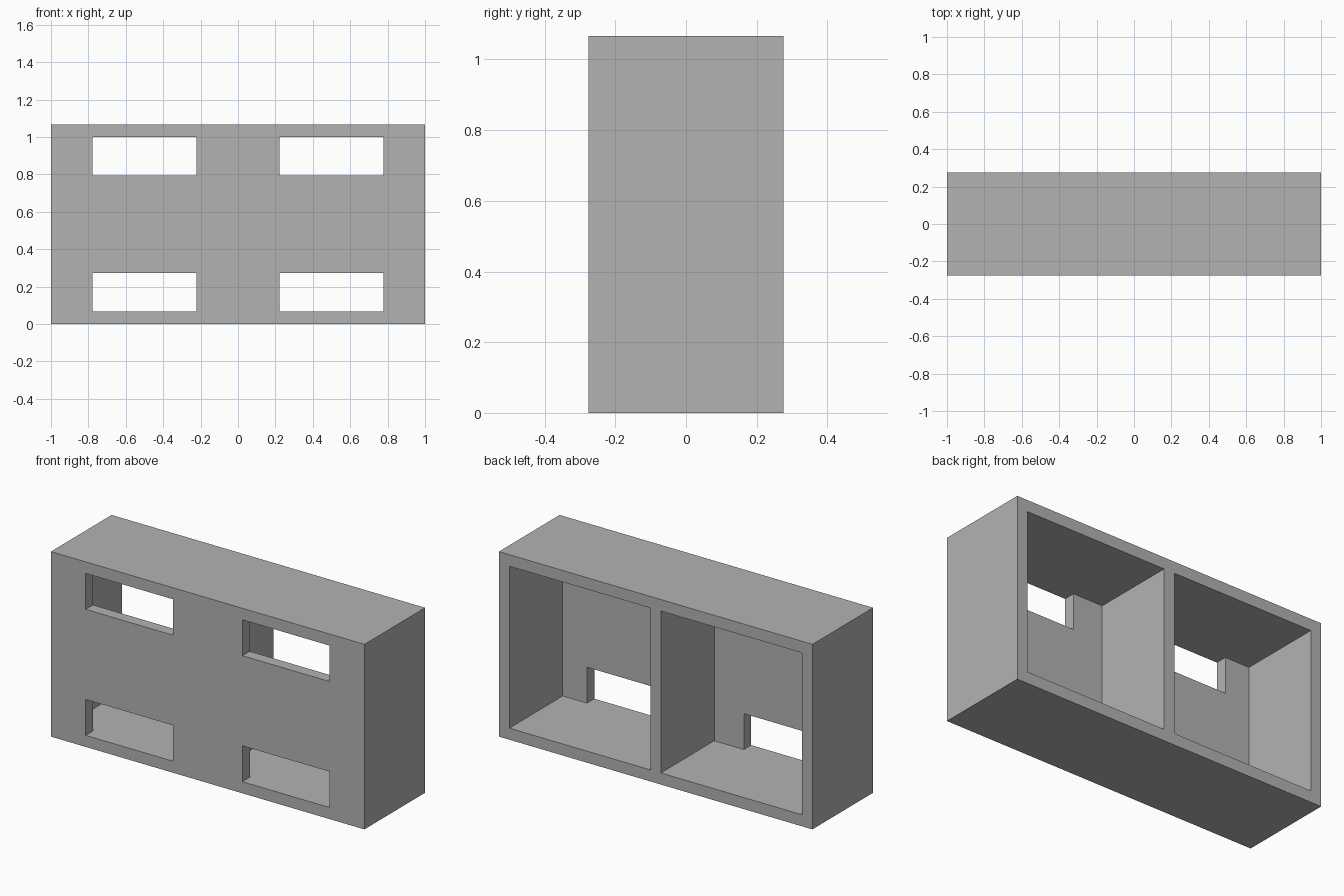
import bpy

WIDTH, DEPTH, HEIGHT = 2.0, 0.553, 1.067
WALL = 0.0667
BAY = (WIDTH - 3 * WALL) / 2          # clear width of one compartment
BAY_X = (BAY + WALL) / 2              # compartment centre
SLOT_X, SLOT_W, SLOT_H = 0.5, 0.556, 0.207

if "Cube" in bpy.data.objects:
    bpy.data.objects.remove(bpy.data.objects["Cube"], do_unlink=True)

grey = bpy.data.materials.new("plain grey")
grey.use_nodes = True
colour = (0.45, 0.45, 0.45, 1)
grey.diffuse_color = colour
grey.node_tree.nodes["Principled BSDF"].inputs["Base Color"].default_value = colour


def box(name, x, y, z):
    """Box from (min, max) pairs along each axis."""
    spans = (x, y, z)
    bpy.ops.mesh.primitive_cube_add(size=1, location=[(a + b) / 2 for a, b in spans])
    ob = bpy.context.object
    ob.name = name
    ob.scale = [b - a for a, b in spans]
    bpy.ops.object.transform_apply(location=False, rotation=False, scale=True)
    ob.data.materials.append(grey)
    return ob


def cut(target, cutter):
    """Subtract the cutter from the target, then discard it."""
    cutter.hide_render = True
    mod = target.modifiers.new("cut", 'BOOLEAN')
    mod.operation, mod.solver, mod.object = 'DIFFERENCE', 'EXACT', cutter
    bpy.context.view_layer.objects.active = target
    bpy.ops.object.modifier_apply(modifier=mod.name)
    bpy.data.objects.remove(cutter, do_unlink=True)


front, back = -DEPTH / 2, DEPTH / 2
cabinet = box("cabinet_shell", (-WIDTH / 2, WIDTH / 2), (front, back), (0, HEIGHT))

for side in (-1, 1):
    # Open-backed compartment
    cx = side * BAY_X
    cut(cabinet, box("compartment_cutter", (cx - BAY / 2, cx + BAY / 2),
                     (front + WALL, back + 0.1), (WALL, HEIGHT - WALL)))
    # Front slots, flush with the compartment floor and ceiling
    sx = side * SLOT_X
    for low in (WALL, HEIGHT - WALL - SLOT_H):
        cut(cabinet, box("slot_cutter", (sx - SLOT_W / 2, sx + SLOT_W / 2),
                         (front - 0.1, front + WALL + 0.1), (low, low + SLOT_H)))
